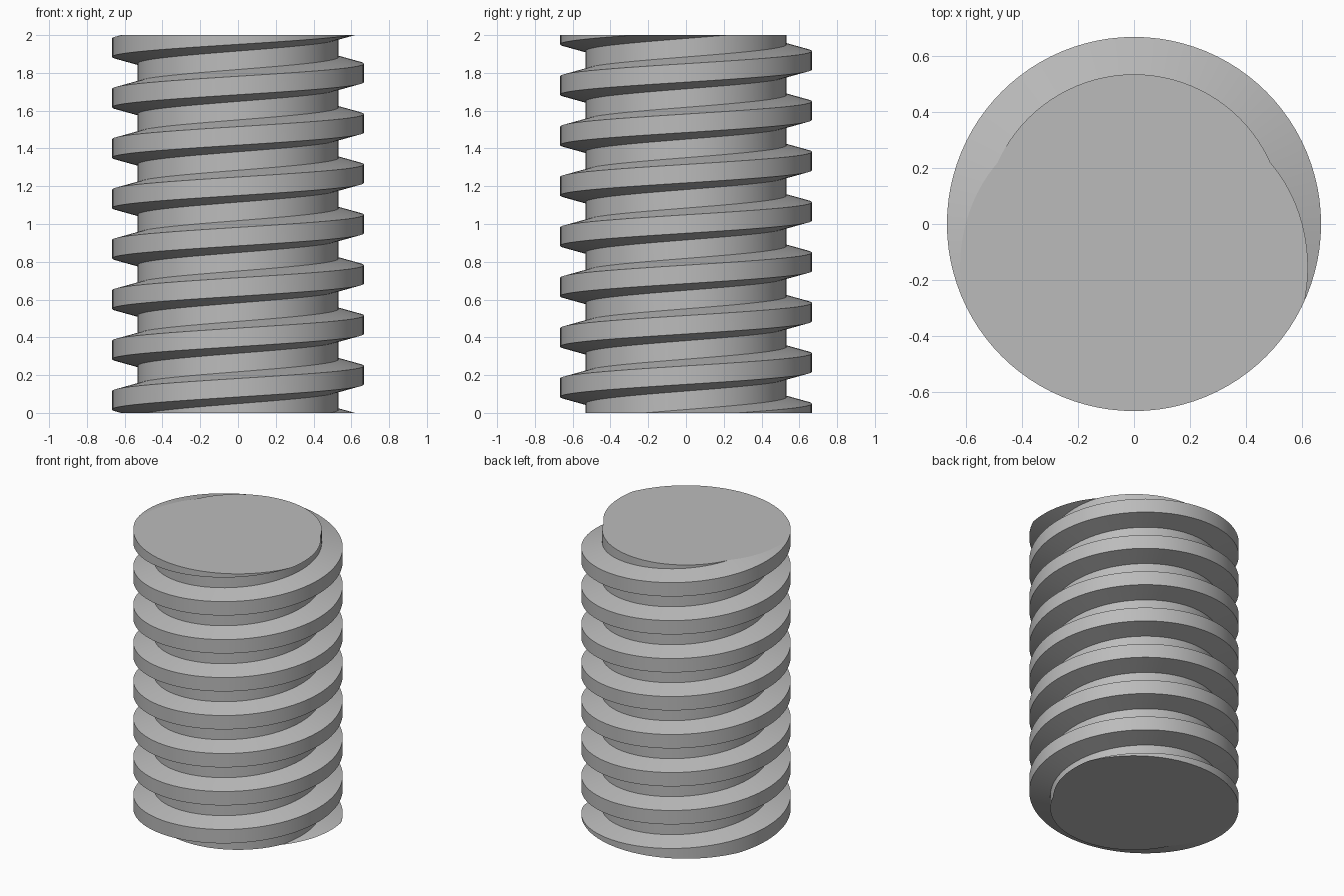
import bpy, bmesh, math

cube = bpy.data.objects.get("Cube")
if cube:
    bpy.data.objects.remove(cube, do_unlink=True)

LENGTH = 2.0
PITCH = LENGTH / 7.5
R_OUT = LENGTH / 3
R_ROOT = R_OUT - PITCH / 2
STEPS = 96                                   # segments per turn
FLANK = PITCH / 2 * math.tan(math.radians(15))
FLAT = PITCH / 2 - FLANK                     # crest and root width

# One pitch of the trapezoidal thread: (radius, height from crest centre)
profile = [(R_OUT, -FLAT / 2), (R_OUT, FLAT / 2),
           (R_ROOT, FLAT / 2 + FLANK), (R_ROOT, FLAT / 2 + FLANK + FLAT)]


def build_thread():
    """Sweep the profile along a right-handed helix, longer than the rod."""
    bm = bmesh.new()
    rows = []
    for k in range(11 * STEPS):
        turn = k / STEPS
        a = 2 * math.pi * turn + math.pi / 2  # a crest starts at the back
        z0 = (turn - 2) * PITCH
        rows.append([bm.verts.new((r * math.cos(a), r * math.sin(a), z0 + h))
                     for r, h in profile])
    for k in range(len(rows) - STEPS - 1):
        for j in range(4):
            lower, upper = (k, j), (k, j + 1)
            if j == 3:                       # join to the next turn
                upper = (k + STEPS, 0)
            bm.faces.new([rows[lower[0]][lower[1]], rows[lower[0] + 1][lower[1]],
                          rows[upper[0] + 1][upper[1]], rows[upper[0]][upper[1]]])
    return bm


# Cut both ends flat and cap them
bm = build_thread()
for z, side in ((0, -1), (LENGTH, 1)):
    cut = bmesh.ops.bisect_plane(
        bm, geom=bm.verts[:] + bm.edges[:] + bm.faces[:], dist=1e-5,
        plane_co=(0, 0, z), plane_no=(0, 0, side), clear_outer=True)
loose = [v for v in bm.verts if not v.link_faces]
bmesh.ops.delete(bm, geom=loose, context='VERTS')
bmesh.ops.remove_doubles(bm, verts=bm.verts[:], dist=1e-5)
rims = [e for e in bm.edges if e.is_boundary]
bmesh.ops.holes_fill(bm, edges=rims, sides=0)
bmesh.ops.recalc_face_normals(bm, faces=bm.faces[:])

mesh = bpy.data.meshes.new("threaded_rod")
bm.to_mesh(mesh)
bm.free()
rod = bpy.data.objects.new("threaded_rod", mesh)
bpy.context.collection.objects.link(rod)

# Plain grey metal
mat = bpy.data.materials.new("grey")
mat.use_nodes = True
grey = (0.5, 0.5, 0.5, 1)
mat.diffuse_color = grey
mat.node_tree.nodes["Principled BSDF"].inputs["Base Color"].default_value = grey
mesh.materials.append(mat)

# Smooth around the helix, crisp on thread edges and ends
bpy.context.view_layer.objects.active = rod
rod.select_set(True)
bpy.ops.object.shade_smooth_by_angle(angle=math.radians(10))
